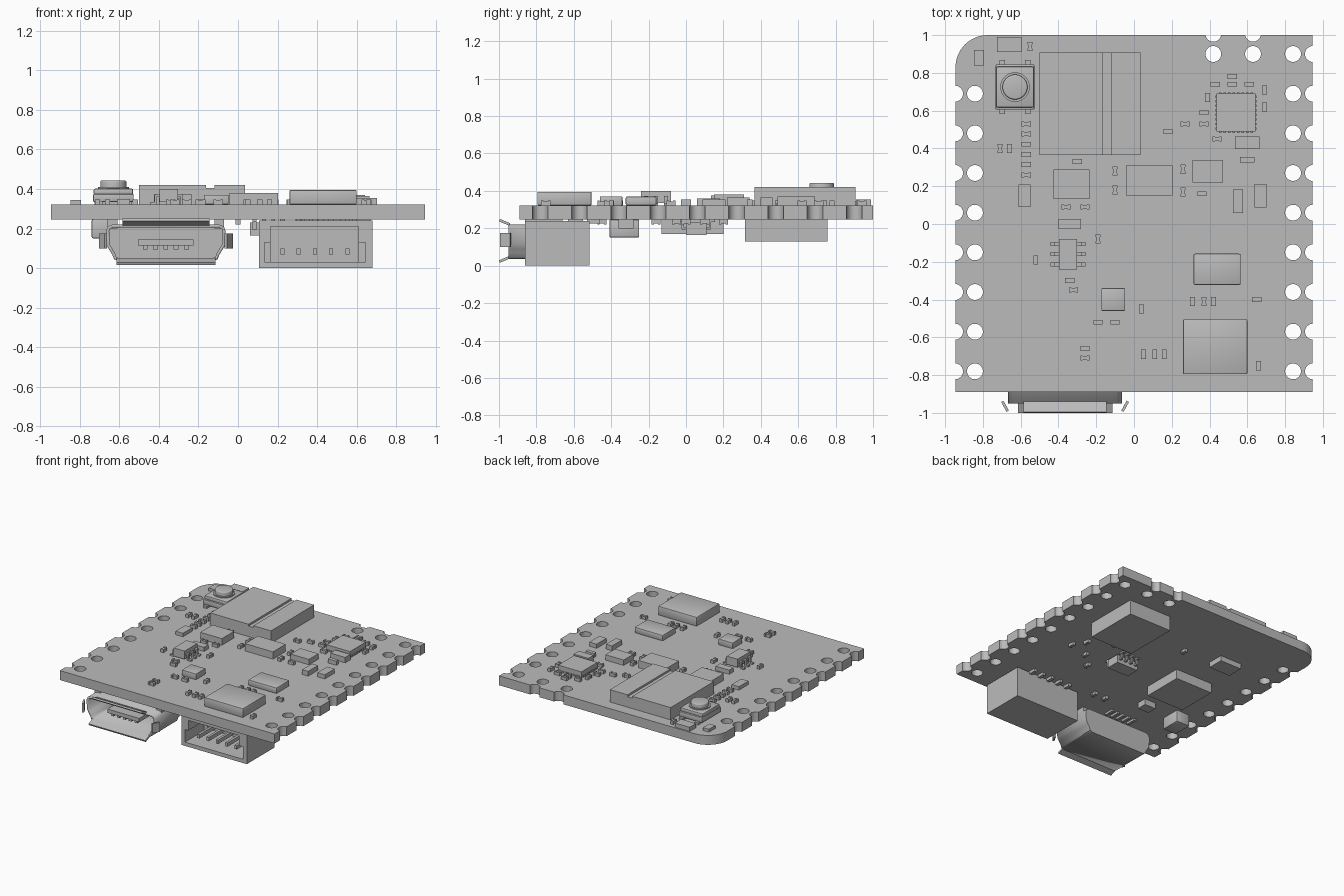
import bpy, bmesh, math
from mathutils import Matrix, Vector

if "Cube" in bpy.data.objects:
    bpy.data.objects.remove(bpy.data.objects["Cube"])

GREY = (0.5, 0.5, 0.5, 1)
grey = bpy.data.materials.new("plain grey")
grey.use_nodes = True
grey.diffuse_color = GREY
grey.node_tree.nodes["Principled BSDF"].inputs["Base Color"].default_value = GREY

BOTTOM, TOP = 0.247, 0.322   # board faces


def finish(bm, name, smooth=False):
    bmesh.ops.recalc_face_normals(bm, faces=bm.faces)
    mesh = bpy.data.meshes.new(name)
    bm.to_mesh(mesh)
    bm.free()
    mesh.materials.append(grey)
    obj = bpy.data.objects.new(name, mesh)
    bpy.context.collection.objects.link(obj)
    if smooth:
        bpy.ops.object.select_all(action='DESELECT')
        bpy.context.view_layer.objects.active = obj
        obj.select_set(True)
        bpy.ops.object.shade_smooth_by_angle(angle=math.radians(35))
    return obj


def add_box(bm, x, y, z, turn=None):
    """Box from three (low, high) ranges, optionally turned about its centre."""
    mid = Vector([(a + b) / 2 for a, b in (x, y, z)])
    size = [b - a for a, b in (x, y, z)]
    m = Matrix.Translation(mid) @ (turn or Matrix()) @ Matrix.Diagonal((*size, 1))
    bmesh.ops.create_cube(bm, size=1, matrix=m)


def box(name, x, y, z, bevel=0.0):
    bm = bmesh.new()
    add_box(bm, x, y, z)
    if bevel:
        bmesh.ops.bevel(bm, geom=bm.edges[:], offset=bevel, segments=2, affect='EDGES', profile=0.5)
    return finish(bm, name, bool(bevel))


def add_cylinder(bm, x, y, z0, z1, r, sides=32):
    bmesh.ops.create_cone(bm, cap_ends=True, segments=sides, radius1=r, radius2=r, depth=z1 - z0,
                          matrix=Matrix.Translation((x, y, (z0 + z1) / 2)))


def apply_modifiers(obj):
    deps = bpy.context.evaluated_depsgraph_get()
    mesh = bpy.data.meshes.new_from_object(obj.evaluated_get(deps))
    obj.modifiers.clear()
    obj.data = mesh


def cut(obj, cutter):
    mod = obj.modifiers.new("cut", 'BOOLEAN')
    mod.operation, mod.solver, mod.object = 'DIFFERENCE', 'EXACT', cutter
    apply_modifiers(obj)
    bpy.data.objects.remove(cutter)


def around(c, w):
    return (c - w / 2, c + w / 2)


# Board with one rounded corner
HALF, FRONT, BACK, ROUND = 0.945, -0.89, 1.0, 0.17
outline = [(-HALF, FRONT), (HALF, FRONT), (HALF, BACK)]
for i in range(13):
    a = math.pi / 2 * (1 + i / 12)
    outline.append((-HALF + ROUND + ROUND * math.cos(a), BACK - ROUND + ROUND * math.sin(a)))
bm = bmesh.new()
face = bm.faces.new([bm.verts.new((x, y, BOTTOM)) for x, y in outline])
side = bmesh.ops.extrude_face_region(bm, geom=[face])
bmesh.ops.translate(bm, vec=(0, 0, TOP - BOTTOM), verts=[v for v in side["geom"] if isinstance(v, bmesh.types.BMVert)])
board = finish(bm, "board")

# Pin holes and matching edge notches
spots = []
for i in range(9):
    y = 0.9 - 0.21 * i
    for s in (-1, 1):
        if i or s > 0:
            spots += [(s * 0.842, y), (s * 0.947, y)]
for x in (0.42, 0.63):
    spots += [(x, 0.9), (x, 1.007)]
bm = bmesh.new()
for x, y in spots:
    add_cylinder(bm, x, y, BOTTOM - 0.1, TOP + 0.1, 0.042)
cut(board, finish(bm, "hole_cutter", True))


# Small two-ended chip parts: body with slightly larger end caps
def passives(name, places, along_x, base=TOP, up=1):
    bm = bmesh.new()
    for cx, cy in places:
        for shift, length, width, tall in ((0, 0.03, 0.022, 0.022), (-0.018, 0.013, 0.026, 0.026), (0.018, 0.013, 0.026, 0.026)):
            z = sorted((base, base + up * tall))
            if along_x:
                add_box(bm, around(cx + shift, length), around(cy, width), z)
            else:
                add_box(bm, around(cx, width), around(cy + shift, length), z)
    return finish(bm, name)


passives("resistor_column", [(-0.57, 0.53 - 0.054 * i) for i in range(6)], True)
passives("front_passives", [(-.36, .09), (-.26, .09), (-.34, -.3), (-.32, -.35), (-.19, -.52), (-.1, -.52),
                            (-.26, -.66), (-.26, -.71), (.65, -.4)], True)
passives("back_passives", [(-.3, .33), (.36, .16), (.52, .78), (.43, .74), (.52, .74), (.61, .74), (.37, .59),
                           (.37, .53), (.27, .53), (.18, .49), (.44, .45)], True)
passives("upright_passives", [(-.55, .94), (-.71, .4), (-.66, .4), (-.19, -.08), (-.52, -.19), (.04, -.45),
                              (.05, -.69), (.11, -.69), (.16, -.69), (.31, -.41), (.37, -.41), (.42, -.41),
                              (.66, -.75), (-.1, .28), (-.1, .18), (.26, .29), (.26, .17), (.69, .71),
                              (.69, .62), (.39, .67)], False)
passives("underside_passives", [(.59, 0), (.53, .1), (.42, -.05), (.31, -.16), (.35, .2), (0, -.45), (-.1, -.45),
                                (-.1, .45)], False, BOTTOM, -1)

# Chips on the top: centre, size, top height, edge rounding
for name, x, y, w, d, top, bevel in (
        ("corner_capacitor", -.82, .88, .053, .08, .345, 0), ("indicator_light", -.66, .95, .13, .08, .355, 0),
        ("left_diode", -.58, .15, .065, .12, .35, 0), ("left_chip", -.33, .21, .19, .155, .375, 0),
        ("middle_diode", -.34, 0, .12, .055, .355, 0), ("sensor_chip", -.11, -.4, .125, .12, .37, .004),
        ("crystal", .44, -.24, .25, .165, .37, .008), ("memory_chip", .43, -.65, .34, .29, .395, .006),
        ("middle_chip", .08, .23, .245, .16, .38, 0), ("small_chip", .39, .28, .16, .12, .365, 0),
        ("controller_chip", .54, .59, .205, .2, .37, 0), ("right_crystal", .6, .43, .13, .065, .365, 0),
        ("right_capacitor", .6, .34, .075, .03, .355, 0), ("inductor", .55, .12, .053, .125, .36, 0),
        ("right_diode", .67, .15, .065, .125, .355, 0)):
    box(name, around(x, w), around(y, d), (TOP, top), bevel)


# Contact pads along a square chip
bm = bmesh.new()
for i in range(8):
    o = (i - 3.5) * 0.024
    for s in (-1, 1):
        add_box(bm, around(.54 + o, .012), around(.59 + s * .102, .01), (TOP, TOP + .012))
        add_box(bm, around(.54 + s * .104, .01), around(.59 + o, .012), (TOP, TOP + .012))
finish(bm, "controller_pads")

# Radio module with a groove across its lid
radio = box("radio_module", (-.5, .035), (.365, .907), (TOP, .42))
cut(radio, box("groove_cutter", (-.163, -.12), (.3, 1), (.405, .5)))

# Push button
BX, BY = -.63, .725
box("button_base", around(BX, .205), around(BY, .24), (TOP + .012, .375), .006)
box("button_plate", around(BX, .2), around(BY, .215), (.37, .402), .008)
bm = bmesh.new()
add_cylinder(bm, BX, BY, .39, .41, .078, 40)
add_cylinder(bm, BX, BY, .40, .443, .066, 40)
top_rim = [e for e in bm.edges if all(v.co.z > .44 for v in e.verts)]
bmesh.ops.bevel(bm, geom=top_rim, offset=.008, segments=3, affect='EDGES', profile=.5)
finish(bm, "button_cap", True)
bm = bmesh.new()
for sx in (-1, 1):
    for sy in (-1, 1):
        add_box(bm, around(BX + sx * .068, .03), around(BY + sy * .118, .05), (TOP, TOP + .018))
finish(bm, "button_feet")


# Leaded chip: body plus stepped legs on two opposite sides
def leaded_chip(name, x, y, z, legs, across_x, board_z):
    bm = bmesh.new()
    add_box(bm, x, y, z)
    middle, span, ends = sum(z) / 2, (x if across_x else y), (y if across_x else x)
    step = (ends[1] - ends[0]) / legs
    for i in range(legs):
        along = around(ends[0] + step * (i + .5), step * .4)
        for s, edge in ((-1, span[0]), (1, span[1])):
            shoulder = sorted((edge - s * .005, edge + s * .022))
            shin = sorted((edge + s * .012, edge + s * .024))
            foot = sorted((edge + s * .012, edge + s * .045))
            inward = .012 if middle > board_z else -.012
            for reach, zz in ((shoulder, around(middle, .012)), (shin, sorted((middle, board_z))),
                              (foot, sorted((board_z, board_z + inward)))):
                add_box(bm, *((reach, along) if across_x else (along, reach)), zz)
    finish(bm, name)


leaded_chip("regulator", around(-.35, .095), around(-.16, .16), (.335, .4), 3, True, TOP)
leaded_chip("underside_driver", (.06, .25), (0, .11), (.165, .23), 4, False, BOTTOM)

# Larger parts under the board
box("underside_block", (.29, .67), (.315, .757), (.13, BOTTOM))
box("underside_chip", (-.57, -.24), (-.13, .2), (.17, BOTTOM))
box("underside_coil", (-.74, -.62), (-.41, -.25), (.15, BOTTOM), .008)
box("underside_diode", (-.44, -.34), (-.36, -.28), (.2, BOTTOM))
box("underside_crystal", (-.55, -.36), (.43, .56), (.205, BOTTOM))

# Wire socket: hollow housing, pins and rear leads
socket = box("socket_housing", (.105, .68), (-.86, -.515), (0, .24))
cut(socket, box("cavity_cutter", (.165, .61), (-1, -.58), (.03, .21)))
cut(socket, box("slot_cutter", (.135, .645), (-1, -.62), (.03, .13)))
bm = bmesh.new()
for i in range(5):
    x = .225 + .082 * i
    add_box(bm, around(x, .02), (-.82, -.57), around(.085, .03))
    add_box(bm, around(x, .025), (-.53, -.46), (.225, BOTTOM))
finish(bm, "socket_pins")

# Data port: rounded metal shell open at the front
PX = -.365
half = [(.24, .035), (.262, .045), (.272, .07), (.285, .09), (.3, .115), (.302, .19), (.294, .21), (.27, .22)]
ring = [(PX + x, z) for x, z in half] + [(PX - x, z) for x, z in reversed(half)]
bm = bmesh.new()
loops = [[bm.verts.new((x, y, z)) for x, z in ring] for y in (-.95, -.62)]
for i in range(len(ring)):
    j = (i + 1) % len(ring)
    bm.faces.new((loops[0][i], loops[0][j], loops[1][j], loops[1][i]))
bm.faces.new(loops[1])
shell = finish(bm, "port_shell", True)
solid = shell.modifiers.new("thickness", 'SOLIDIFY')
solid.thickness, solid.offset = .016, -1
apply_modifiers(shell)

# Flared lips, board tabs and contact tongue of the port
bm = bmesh.new()
for s, z, w in ((1, .232, .44), (-1, .034, .5)):
    add_box(bm, around(PX, w), (-1.0, -.94), around(z, .014), Matrix.Rotation(-s * .4, 4, 'X'))
for s in (-1, 1):
    add_box(bm, around(PX + s * .318, .014), (-.995, -.935), (.1, .175), Matrix.Rotation(-s * .5, 4, 'Z'))
    add_box(bm, around(PX + s * .27, .05), (-.86, -.66), (.2, BOTTOM))
finish(bm, "port_lips")
bm = bmesh.new()
add_box(bm, around(PX, .28), (-.92, -.62), (.115, .145))
for i in range(5):
    add_box(bm, around(PX + (i - 2) * .052, .024), (-.91, -.63), (.095, .12))
    add_box(bm, around(PX + (i - 2) * .052, .02), (-.63, -.55), (.23, BOTTOM))
finish(bm, "port_tongue")
